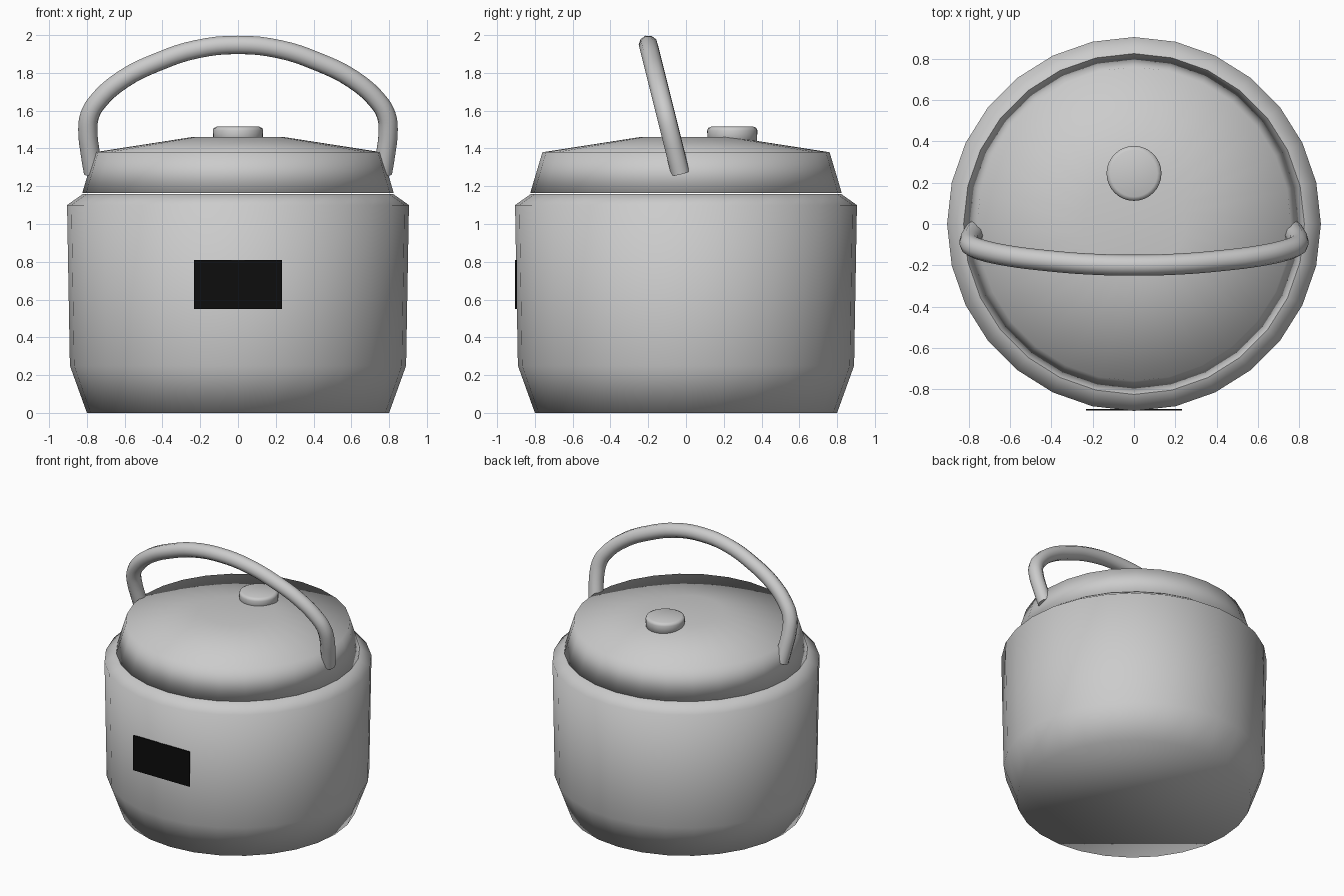
import bpy
import bmesh
import math

if "Cube" in bpy.data.objects:
    bpy.data.objects.remove(bpy.data.objects["Cube"], do_unlink=True)


def make_material(name, value, roughness):
    mat = bpy.data.materials.new(name)
    mat.use_nodes = True
    colour = (value, value, value, 1)
    mat.diffuse_color = colour
    shader = mat.node_tree.nodes["Principled BSDF"]
    shader.inputs["Base Color"].default_value = colour
    shader.inputs["Roughness"].default_value = roughness
    return mat


grey = make_material("light grey", 0.6, 0.5)
black = make_material("label black", 0.004, 0.5)


def lathe(name, profile, sides, y=0):
    """Spin a (radius, height) profile, listed bottom to top, and cap both ends."""
    bm = bmesh.new()
    rings = []
    for r, z in profile:
        angles = [math.tau * i / sides for i in range(sides)]
        rings.append([bm.verts.new((r * math.cos(a), r * math.sin(a), z)) for a in angles])
    for low, high in zip(rings, rings[1:]):
        for i in range(sides):
            j = (i + 1) % sides
            bm.faces.new((low[i], low[j], high[j], high[i]))
    bm.faces.new(rings[0][::-1])
    bm.faces.new(rings[-1])
    for face in bm.faces:
        face.smooth = True
    mesh = bpy.data.meshes.new(name)
    bm.to_mesh(mesh)
    bm.free()
    mesh.materials.append(grey)
    obj = bpy.data.objects.new(name, mesh)
    obj.location.y = y
    bpy.context.collection.objects.link(obj)
    return obj


# Pot body, lid and lid button
lathe("body", [(0.8, 0), (0.89, 0.25), (0.905, 1.1), (0.82, 1.16)], 28)
lathe("lid", [(0.825, 1.163), (0.76, 1.38), (0.245, 1.46)], 28)
lathe("lid_button", [(0.13, 1.41), (0.133, 1.495), (0.128, 1.508), (0.113, 1.515)], 32, y=0.245)

# Carrying handle: half a path mirrored, leaning forward as it rises
half = [(0.765, 1.27), (0.78, 1.36), (0.795, 1.5), (0.785, 1.575), (0.745, 1.645),
        (0.61, 1.765), (0.42, 1.86), (0.22, 1.925)]
path = half + [(0, 1.948)] + [(-x, z) for x, z in reversed(half)]
curve = bpy.data.curves.new("handle", "CURVE")
curve.dimensions = "3D"
curve.bevel_depth = 0.051
curve.bevel_resolution = 3
curve.resolution_u = 4
curve.use_fill_caps = True
spline = curve.splines.new("BEZIER")
spline.bezier_points.add(len(path) - 1)
for point, (x, z) in zip(spline.bezier_points, path):
    point.co = (x, -0.03 - 0.25 * (z - 1.27), z)
    point.handle_left_type = point.handle_right_type = "AUTO"
curve.materials.append(grey)
handle = bpy.data.objects.new("handle", curve)
bpy.context.collection.objects.link(handle)

# Flat front label plate
bpy.ops.mesh.primitive_cube_add(size=1, location=(0, -0.9, 0.68))
label = bpy.context.object
label.name = "front_label"
label.scale = (0.465, 0.008, 0.26)
label.data.materials.append(black)
